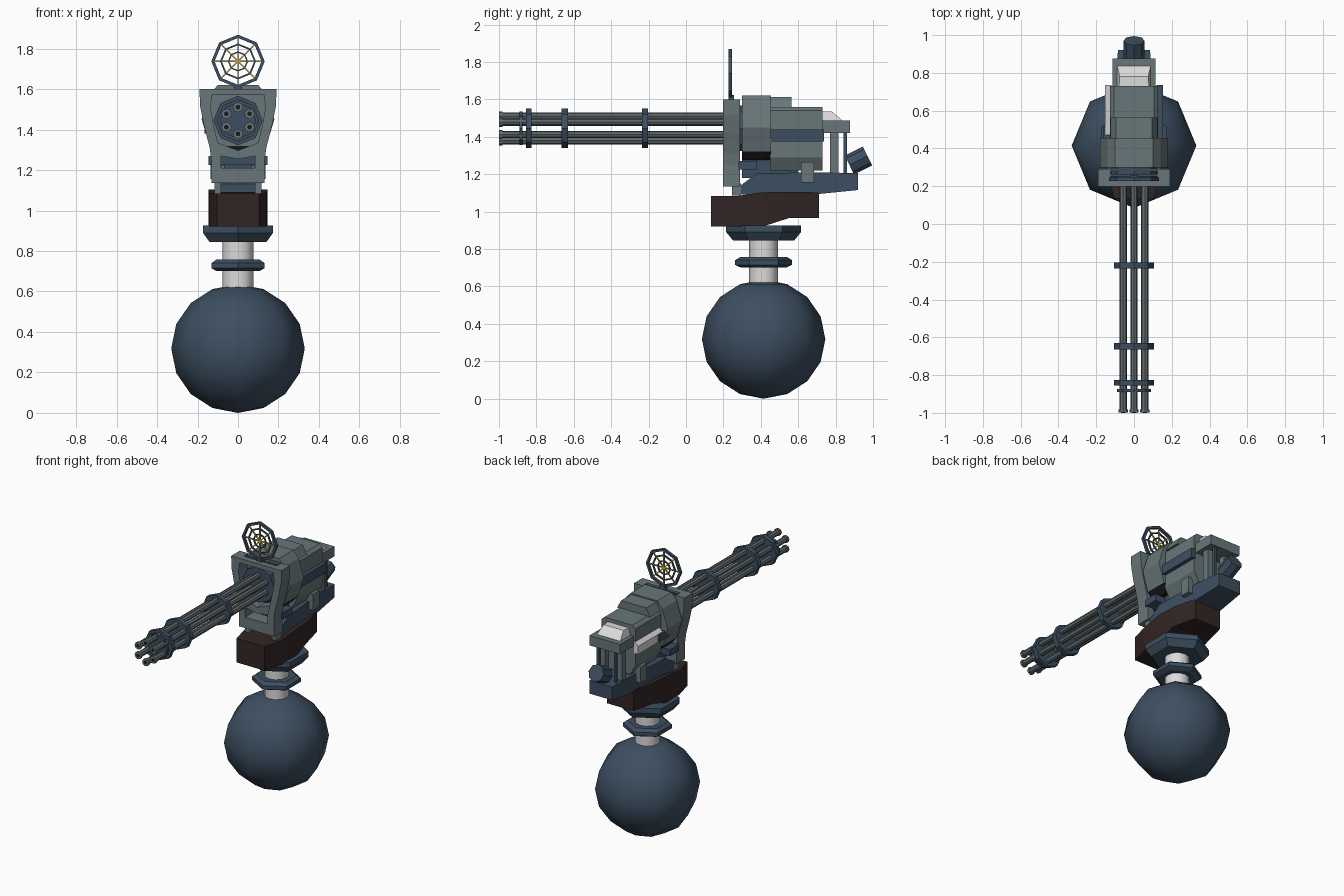
import bpy, bmesh, math
from mathutils import Vector

if "Cube" in bpy.data.objects:
    bpy.data.objects.remove(bpy.data.objects["Cube"])


def material(name, r, g, b):
    m = bpy.data.materials.new(name)
    m.diffuse_color = (r, g, b, 1)
    m.use_nodes = True
    m.node_tree.nodes["Principled BSDF"].inputs["Base Color"].default_value = m.diffuse_color
    return m


GREY = material("grey_metal", .14, .18, .19)
BARREL = material("barrel_steel", .12, .145, .155)
BLUE = material("blue_steel", .046, .078, .12)
BROWN = material("dark_brown", .032, .018, .018)
WHITE = material("pale_metal", .72, .70, .70)
YELLOW = material("sight_yellow", .55, .42, .06)
BLACK = material("black", .01, .01, .011)


def loft(name, rings, mat, smooth=False, closed=False):
    """Skin a list of equal-length point rings; cap the ends unless closed."""
    bm = bmesh.new()
    vs = [[bm.verts.new(p) for p in ring] for ring in rings]
    n = len(vs[0])
    pairs = list(zip(vs, vs[1:])) + ([(vs[-1], vs[0])] if closed else [])
    for a, b in pairs:
        for i in range(n):
            j = (i + 1) % n
            bm.faces.new((a[i], a[j], b[j], b[i]))
    if not closed:
        bm.faces.new(vs[0])
        bm.faces.new(vs[-1])
    bmesh.ops.recalc_face_normals(bm, faces=bm.faces)
    for f in bm.faces:
        f.smooth = smooth
    me = bpy.data.meshes.new(name)
    bm.to_mesh(me)
    bm.free()
    me.materials.append(mat)
    ob = bpy.data.objects.new(name, me)
    bpy.context.collection.objects.link(ob)
    return ob


def prism(name, pts, y0, y1, mat):
    """Extrude an (x, z) outline along y."""
    return loft(name, [[(x, y, z) for x, z in pts] for y in (y0, y1)], mat)


def half_prism(name, half, y0, y1, mat):
    """Extrude a right-hand outline mirrored in x."""
    return prism(name, half + [(-x, z) for x, z in reversed(half)], y0, y1, mat)


def stations(name, rows, mat):
    """Box-section hull from (y, half_width, z_low, z_high) rows."""
    return loft(name, [[(-w, y, a), (w, y, a), (w, y, b), (-w, y, b)]
                       for y, w, a, b in rows], mat)


def box(name, x0, x1, y0, y1, z0, z1, mat):
    return prism(name, [(x0, z0), (x1, z0), (x1, z1), (x0, z1)], y0, y1, mat)


def lathe(name, origin, axis, profile, n, mat, smooth=False, closed=False):
    """Revolve (radius, distance along axis) points with n sides."""
    o, a, v = Vector(origin), Vector(axis).normalized(), Vector((1, 0, 0))
    u = a.cross(v)
    rings = [[o + a * t + u * (r * math.cos(i * math.tau / n)) + v * (r * math.sin(i * math.tau / n))
              for i in range(n)] for r, t in profile]
    return loft(name, rings, mat, smooth, closed)


Z, Y = (0, 0, 1), (0, 1, 0)
CY, AX = .415, 1.445          # pedestal y, barrel axis height

# Ball base and pedestal
prof = [(max(.001, .33 * math.sin(k * math.pi / 8)), .318 - .318 * math.cos(k * math.pi / 8)) for k in range(9)]
lathe("ball_base", (0, CY, 0), Z, prof, 8, BLUE, smooth=True)
post = lathe("pedestal_post", (0, CY, 0), Z, [(.077, .58), (.077, .90)], 12, WHITE)
for p in post.data.polygons:
    p.use_smooth = abs(p.normal.z) < .5
lathe("post_collar", (0, CY, 0), Z, [(.12, .70), (.152, .715), (.152, .74), (.125, .757)], 6, BLUE)
lathe("turntable", (0, CY, 0), Z, [(.163, .845), (.2, .89), (.2, .925)], 6, BLUE)

# Brown mount block
stations("mount_block", [(.134, .105, .92, 1.083), (.27, .14, .92, 1.083), (.41, .147, .92, 1.103),
                         (.55, .14, .965, 1.105), (.71, .10, .965, 1.105)], BROWN)

# Blue cradle under the receiver
stations("cradle", [(.28, .115, 1.09, 1.13), (.38, .115, 1.09, 1.205), (.72, .10, 1.095, 1.21),
                    (.92, .085, 1.115, 1.205)], BLUE)
for s in (-1, 1):
    x0, x1 = sorted((s * .085, s * .117))
    box("cradle_front_lug", x0, x1, .245, .295, 1.085, 1.15, GREY)
    x0, x1 = sorted((s * .08, s * .135))
    box("cradle_bracket", x0, x1, .615, .685, 1.155, 1.265, GREY)
box("cradle_crosspiece", -.145, .145, .28, .38, 1.225, 1.27, BLUE)
box("cradle_riser", -.07, .07, .30, .60, 1.18, 1.30, BLUE)

# Shield frame: two shaped cheeks with cross bars
cheek = [(.19, 1.60), (.188, 1.52), (.168, 1.42), (.14, 1.31), (.132, 1.25), (.132, 1.135),
         (.085, 1.135), (.085, 1.27), (.098, 1.33), (.122, 1.43), (.135, 1.51), (.125, 1.60)]
for s in (-1, 1):
    prism("frame_cheek", [(s * x, z) for x, z in cheek], .198, .29, GREY)
box("frame_top_front", -.13, .13, .198, .24, 1.57, 1.60, GREY)
box("frame_top_back", -.13, .13, .28, .29, 1.57, 1.60, GREY)
box("frame_top_bar", -.13, .13, .252, .266, 1.57, 1.595, BLUE)
box("frame_bottom", -.09, .09, .198, .29, 1.135, 1.21, GREY)
prism("frame_middle", [(-.10, 1.335), (0, 1.297), (.10, 1.335), (.09, 1.27), (0, 1.255), (-.09, 1.27)],
      .205, .285, GREY)

# Receiver: drum, stepped body, side strips
half_prism("drum_housing", [(.10, 1.62), (.14, 1.575), (.18, 1.45), (.14, 1.32)], .30, .455, GREY)
half_prism("drum_underside", [(.14, 1.32), (.10, 1.275)], .30, .455, BLACK)
half_prism("receiver_body", [(.105, 1.56), (.128, 1.54), (.128, 1.29), (.09, 1.22)], .45, .73, GREY)
half_prism("receiver_top_step", [(.095, 1.612), (.125, 1.555)], .45, .565, GREY)
box("right_side_strip", .12, .153, .455, .737, 1.375, 1.44, BLUE)
prism("left_side_panel", [(-.12, 1.46), (-.153, 1.43), (-.153, 1.375), (-.12, 1.375)], .47, .735, WHITE)
box("left_strip_front", -.165, -.12, .42, .52, 1.38, 1.43, BLUE)

# Rear deck, pale wedge, posts and rear motor
box("rear_deck", -.115, .115, .725, .877, 1.42, 1.487, GREY)
loft("rear_wedge", [[(-.09, .72, 1.48), (.09, .72, 1.48), (.09, .845, 1.48), (-.09, .845, 1.48)],
                    [(-.08, .72, 1.535), (.08, .72, 1.535), (.075, .78, 1.535), (-.075, .78, 1.535)]], WHITE)
for s in (-1, 1):
    box("rear_post", s * .065 - .022, s * .065 + .022, .77, .815, 1.19, 1.43, GREY)
    box("rear_rod", s * .065 - .008, s * .065 + .008, .843, .86, 1.19, 1.43, BLUE)
lathe("rear_motor", (0, .922, 1.273), (0, .9, .44), [(.056, -.054), (.056, .054)], 8, BLUE)

# Six barrels with flared muzzles and dark bores
for k in range(6):
    a = math.radians(30 + 60 * k)
    o = (.066 * math.cos(a), 0, AX + .066 * math.sin(a))
    lathe("barrel", o, Y, [(.0195, -.99), (.0195, .30)], 8, BARREL)
    lathe("muzzle", o, Y, [(.025, -.999), (.025, -.982)], 8, GREY)
    lathe("bore", o, Y, [(.012, -1.0), (.012, -.995)], 8, BLACK)

# Barrel clamps and carrier
for y0, y1, r in [(-.89, -.873, .09), (-.855, -.825, .105), (-.665, -.63, .105), (-.235, -.203, .105),
                  (.22, .305, .122)]:
    lathe("barrel_clamp", (0, 0, AX), Y, [(r, y0), (r, y1)], 8, BLUE)

# Web sight: octagonal rings and spokes
SZ, SY = 1.737, .237
for r0, r1, d in [(.116, .132, .009), (.08, .089, .005), (.043, .050, .005)]:
    lathe("sight_ring", (0, SY, SZ), Y, [(r0, -d), (r1, -d), (r1, d), (r0, d)], 8, BLUE, closed=True)
for k in range(8):
    c, s = math.cos(k * math.pi / 4), math.sin(k * math.pi / 4)
    w = .0035
    prism("sight_spoke", [(c * r - s * e, SZ + s * r + c * e)
                          for r, e in [(0, -w), (.12, -w), (.12, w), (0, w)]], SY - .004, SY + .004, YELLOW)
box("sight_foot", -.02, .02, SY - .01, SY + .02, 1.58, 1.622, BLUE)
